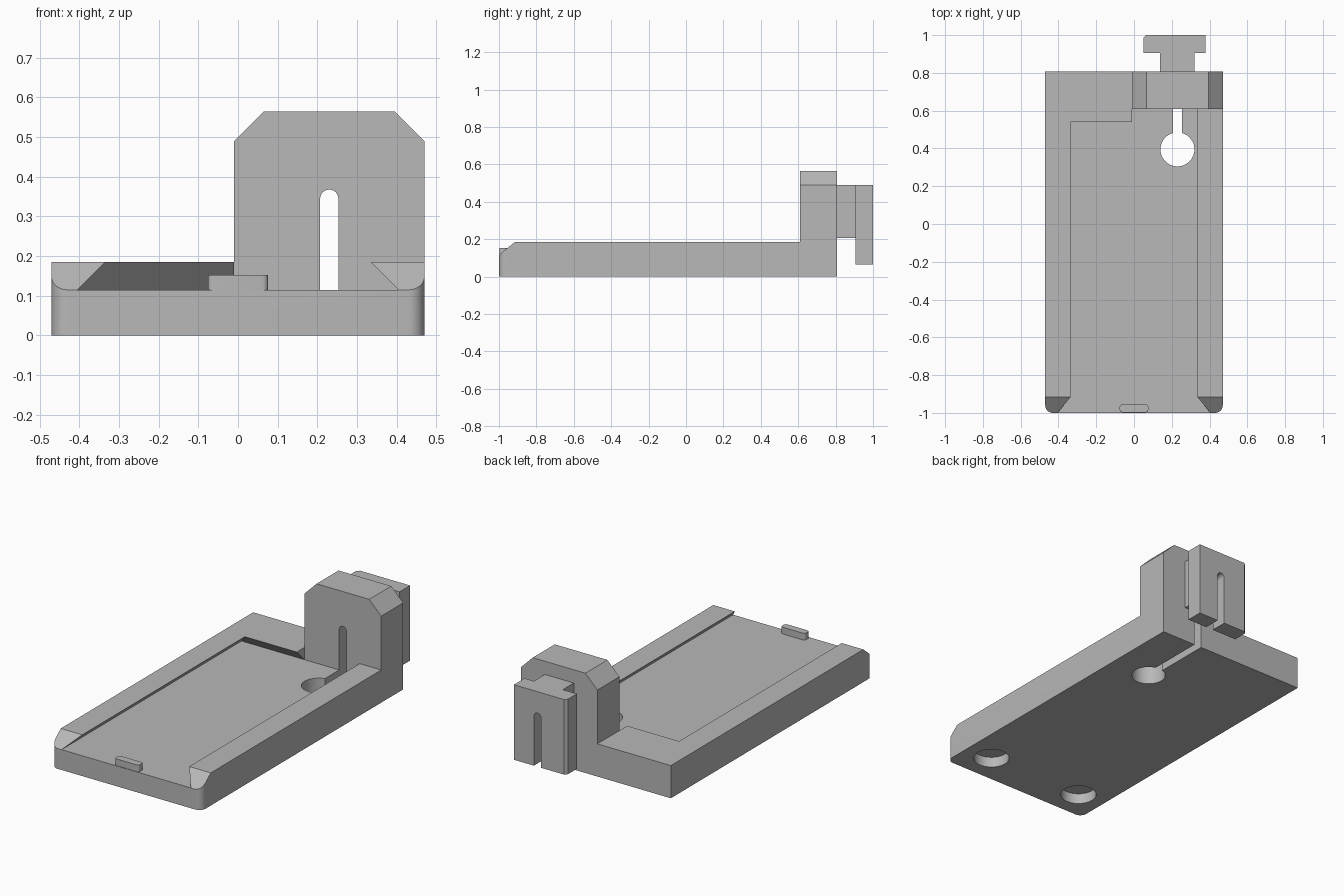
import bpy, bmesh, math

old = bpy.data.objects.get("Cube")
if old:
    bpy.data.objects.remove(old, do_unlink=True)

grey = bpy.data.materials.new("plain grey")
grey.use_nodes = True
grey.diffuse_color = (0.48, 0.48, 0.48, 1)
grey.node_tree.nodes["Principled BSDF"].inputs["Base Color"].default_value = grey.diffuse_color

HALF, BACK, TOP, FLOOR = 0.47, 0.807, 0.185, 0.115
BLOCK_FRONT, BLOCK_LEFT = 0.61, -0.01
SLOT_X, SLOT_R = 0.23, 0.023
LIP, FOOT = 0.335, 0.405   # pocket half width at the top and at its floor


def arc(cx, cy, r, start, end, steps):
    """Points on a circular arc, angles in degrees."""
    angles = [math.radians(start + (end - start) * i / steps) for i in range(steps + 1)]
    return [(cx + r * math.cos(a), cy + r * math.sin(a)) for a in angles]


def loft(name, lower, upper):
    """Closed solid between two matching 3D outlines."""
    bm = bmesh.new()
    a = [bm.verts.new(p) for p in lower]
    b = [bm.verts.new(p) for p in upper]
    bm.faces.new(a)
    bm.faces.new(b)
    for i in range(len(a)):
        j = (i + 1) % len(a)
        bm.faces.new((a[i], a[j], b[j], b[i]))
    bmesh.ops.recalc_face_normals(bm, faces=bm.faces)
    mesh = bpy.data.meshes.new(name)
    bm.to_mesh(mesh)
    bm.free()
    mesh.materials.append(grey)
    obj = bpy.data.objects.new(name, mesh)
    bpy.context.collection.objects.link(obj)
    return obj


def prism(name, outline, axis, lo, hi):
    """Extrude a 2D outline along x, y or z."""
    place = {"x": lambda u, v, w: (w, u, v),
             "y": lambda u, v, w: (u, w, v),
             "z": lambda u, v, w: (u, v, w)}[axis]
    return loft(name, [place(u, v, lo) for u, v in outline],
                [place(u, v, hi) for u, v in outline])


def rect(x0, x1, y0, y1):
    return [(x0, y0), (x1, y0), (x1, y1), (x0, y1)]


def combine(target, other, operation):
    """Apply a boolean and discard the second solid."""
    mod = target.modifiers.new(operation.lower(), "BOOLEAN")
    mod.operation = operation
    mod.solver = "EXACT"
    mod.object = other
    bpy.context.view_layer.objects.active = target
    bpy.ops.object.modifier_apply(modifier=mod.name)
    bpy.data.objects.remove(other, do_unlink=True)


def finish(obj):
    """Merge flat regions and smooth only the rounded corners."""
    bm = bmesh.new()
    bm.from_mesh(obj.data)
    bmesh.ops.remove_doubles(bm, verts=bm.verts, dist=0.0001)
    bmesh.ops.dissolve_limit(bm, angle_limit=0.01, verts=bm.verts, edges=bm.edges)
    bm.to_mesh(obj.data)
    bm.free()
    bpy.ops.object.select_all(action="DESELECT")
    obj.select_set(True)
    bpy.context.view_layer.objects.active = obj
    bpy.ops.object.shade_smooth_by_angle(angle=math.radians(30))


def cut_slot(obj):
    """Round-topped slot running front to back, open at the bottom."""
    outline = [(SLOT_X - SLOT_R, -0.1), (SLOT_X + SLOT_R, -0.1)]
    outline += arc(SLOT_X, 0.345, SLOT_R, 0, 180, 12)
    combine(obj, prism("slot_cutter", outline, "y", 0.4, 1.1), "DIFFERENCE")


# Base slab with rounded front corners
R = 0.04
outline = [(HALF, BACK), (-HALF, BACK)]
outline += arc(-HALF + R, -1 + R, R, 180, 270, 8)
outline += arc(HALF - R, -1 + R, R, 270, 360, 8)
body = prism("base_and_upright", outline, "z", 0, TOP)

# Undercut pocket: wider at the floor than at the lip, open at the front
rise, slope = TOP - FLOOR, FOOT - LIP
over = TOP + rise
lip2 = LIP - slope
lower = [(x, y, FLOOR) for x, y in rect(-FOOT, FOOT, -1.1, BLOCK_FRONT)]
upper = [(x, y, over) for x, y in rect(-lip2, lip2, -1.1, BLOCK_FRONT - 2 * slope)]
combine(body, loft("pocket_cutter", lower, upper), "DIFFERENCE")
section = [(BLOCK_LEFT, FLOOR), (FOOT, FLOOR), (lip2, over), (BLOCK_LEFT, over)]
combine(body, prism("notch_cutter", section, "y", 0, BLOCK_FRONT), "DIFFERENCE")

# Sloped front ends of the side rails
wedge = [(-1.0, FLOOR), (-0.83, TOP + rise), (-1.1, TOP + rise), (-1.1, FLOOR)]
combine(body, prism("wedge_cutter", wedge, "x", -0.6, 0.6), "DIFFERENCE")

# Upright with clipped top corners
c = 0.075
upright = [(BLOCK_LEFT, 0.05), (HALF, 0.05), (HALF, 0.49), (HALF - c, 0.565),
           (BLOCK_LEFT + c, 0.565), (BLOCK_LEFT, 0.49)]
combine(body, prism("upright", upright, "y", BLOCK_FRONT, BACK), "UNION")

# Keyhole, slot and blind round recesses underneath
cut_slot(body)
hole = arc(SLOT_X, 0.395, 0.09, 0, 352.5, 47)
combine(body, prism("hole_cutter", hole, "z", -0.1, 0.3), "DIFFERENCE")
for side in (-1, 1):
    recess = arc(side * 0.305, -0.828, 0.095, 0, 352.5, 47)
    combine(body, prism("recess_cutter", recess, "z", -0.1, 0.06), "DIFFERENCE")
finish(body)

# T-shaped rear hook: neck and plate with one clipped edge
hook = prism("rear_hook", rect(0.138, 0.319, BACK, 0.95), "z", 0.205, 0.49)
plate = [(0.05, 0.905), (0.378, 0.905), (0.378, 1.0), (0.065, 1.0), (0.05, 0.985)]
combine(hook, prism("plate", plate, "z", 0.065, 0.49), "UNION")
cut_slot(hook)
finish(hook)

# Small retaining tab with rounded corners at the front edge
w, r, y0, y1 = 0.076, 0.014, -0.997, -0.955
tab = (arc(w - r, y1 - r, r, 0, 90, 4) + arc(-w + r, y1 - r, r, 90, 180, 4)
       + arc(-w + r, y0 + r, r, 180, 270, 4) + arc(w - r, y0 + r, r, 270, 360, 4))
finish(prism("retaining_tab", tab, "z", FLOOR - 0.01, 0.153))
